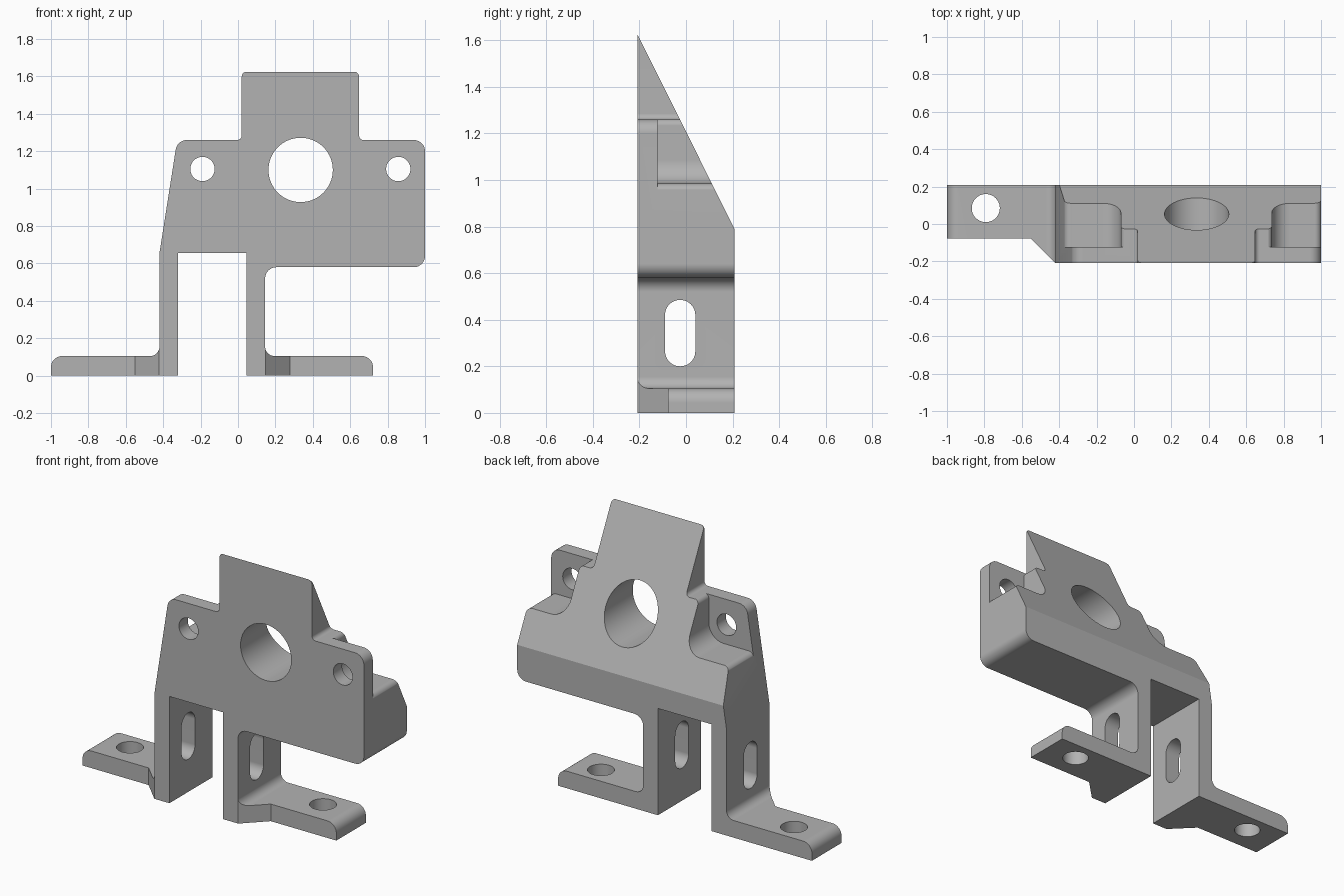
import bpy, bmesh, math
from mathutils import Vector

cube = bpy.data.objects.get("Cube")
if cube:
    bpy.data.objects.remove(cube, do_unlink=True)

grey = bpy.data.materials.new("plain grey")
grey.use_nodes = True
COLOUR = (0.45, 0.45, 0.45, 1)
grey.diffuse_color = COLOUR
grey.node_tree.nodes["Principled BSDF"].inputs["Base Color"].default_value = COLOUR


def rounded(corners, steps=8):
    """Replace each (a, b, radius) corner by a tangent arc."""
    out = []
    for i, c in enumerate(corners):
        p = Vector(c[:2])
        if len(c) < 3:
            out.append(p)
            continue
        u = (Vector(corners[i - 1][:2]) - p).normalized()
        v = (Vector(corners[(i + 1) % len(corners)][:2]) - p).normalized()
        half = u.angle(v) / 2
        centre = p + (u + v).normalized() * c[2] / math.sin(half)
        start = p + u * c[2] / math.tan(half) - centre
        end = p + v * c[2] / math.tan(half) - centre
        sweep = start.angle(end)
        for k in range(steps + 1):
            t = k / steps
            a = math.sin((1 - t) * sweep) / math.sin(sweep)
            b = math.sin(t * sweep) / math.sin(sweep)
            out.append(centre + start * a + end * b)
    return out


def prism(name, outline, axis, low, high):
    """Extrude a 2D outline along x, y or z."""
    place = {"x": lambda a, b, d: (d, a, b),
             "y": lambda a, b, d: (a, d, b),
             "z": lambda a, b, d: (a, b, d)}[axis]
    bm = bmesh.new()
    face = bm.faces.new([bm.verts.new(place(p[0], p[1], low)) for p in outline])
    moved = bmesh.ops.extrude_face_region(bm, geom=[face])["geom"]
    bmesh.ops.translate(bm, vec=place(0, 0, high - low),
                        verts=[g for g in moved if isinstance(g, bmesh.types.BMVert)])
    bmesh.ops.recalc_face_normals(bm, faces=bm.faces)
    mesh = bpy.data.meshes.new(name)
    bm.to_mesh(mesh)
    bm.free()
    mesh.materials.append(grey)
    ob = bpy.data.objects.new(name, mesh)
    bpy.context.collection.objects.link(ob)
    return ob


def circle(a, b, r, n=64):
    return [(a + r * math.cos(math.tau * k / n), b + r * math.sin(math.tau * k / n))
            for k in range(n)]


# Bracket body: plate, shoulders, two legs and feet in one profile
Y = 0.208
bracket = prism("bracket", rounded([
    (-1, 0), (-1, 0.105, 0.06), (-0.42, 0.105, 0.05), (-0.42, 0.655),
    (-0.325, 1.26, 0.06), (0.02, 1.26, 0.025), (0.02, 1.625, 0.025),
    (0.647, 1.625, 0.025), (0.647, 1.26, 0.025), (1, 1.26, 0.06),
    (1, 0.58, 0.06), (0.145, 0.58, 0.06), (0.145, 0.105, 0.05),
    (0.722, 0.105, 0.06), (0.722, 0), (0.045, 0), (0.045, 0.655),
    (-0.32, 0.655), (-0.32, 0)]), "y", -Y, Y)

cutters = []


def cut(*args):
    cutters.append(prism(*args))


# Sloped back
slope = (1.625 - 0.79) / (2 * Y)
cut("slope_cutter", [(-Y - 0.1, 1.625 + 0.1 * slope), (Y + 0.1, 0.79 - 0.1 * slope),
                     (Y + 0.1, 2)], "x", -1.2, 1.2)

# Pockets behind the ears
cut("right_pocket_cutter", rounded([
    (-0.376, 0.94), (-0.369, 0.985, 0.035), (-0.07, 0.985, 0.1),
    (-0.07, 1.261, 0.028), (-0.035, 1.261), (-0.035, 1.5), (-0.6, 1.5),
    (-0.6, 0.94)]), "y", -0.122, 0.4)
cut("left_pocket_cutter", rounded([
    (1.001, 0.94), (1.001, 0.985, 0.035), (0.737, 0.985, 0.1),
    (0.737, 1.261, 0.028), (0.702, 1.261), (0.702, 1.5), (1.2, 1.5),
    (1.2, 0.94)]), "y", -0.122, 0.4)

# Central bore and ear holes
cut("bore_cutter", circle(0.335, 1.1, 0.172), "y", -0.5, 0.5)
for x in (-0.19, 0.857):
    cut("ear_hole_cutter", circle(x, 1.105, 0.065), "y", -0.5, 0.5)

# Slots through the legs
cut("slot_cutter", rounded([(-0.09, 0.2, 0.0649), (0.04, 0.2, 0.0649),
                            (0.04, 0.485, 0.0649), (-0.09, 0.485, 0.0649)], 12),
    "x", -0.6, 0.5)

# Feet: holes and angled front relief, mirrored about the gap between the legs
MID = -0.1375
for s in (-1, 1):
    cut("foot_hole_cutter", circle(MID + s * 0.655, 0.085, 0.075), "z", -0.2, 0.3)
    cut("foot_relief_cutter", [(MID + s * a, b) for a, b in
                               ((0.2835, -0.209), (0.4145, -0.078), (1.1, -0.078),
                                (1.1, -0.4), (0.2835, -0.4))], "z", -0.2, 0.3)

# Apply the cuts
bpy.context.view_layer.objects.active = bracket
for tool in cutters:
    tool.hide_render = True
    mod = bracket.modifiers.new("cut", "BOOLEAN")
    mod.operation, mod.solver, mod.object = "DIFFERENCE", "EXACT", tool
    bpy.ops.object.modifier_apply(modifier=mod.name)
for tool in cutters:
    bpy.data.objects.remove(tool, do_unlink=True)

# Smooth rounds, crisp edges
bpy.ops.object.select_all(action="DESELECT")
bracket.select_set(True)
bpy.ops.object.shade_smooth_by_angle(angle=math.radians(25))
weighted = bracket.modifiers.new("even shading", "WEIGHTED_NORMAL")
weighted.keep_sharp = True
